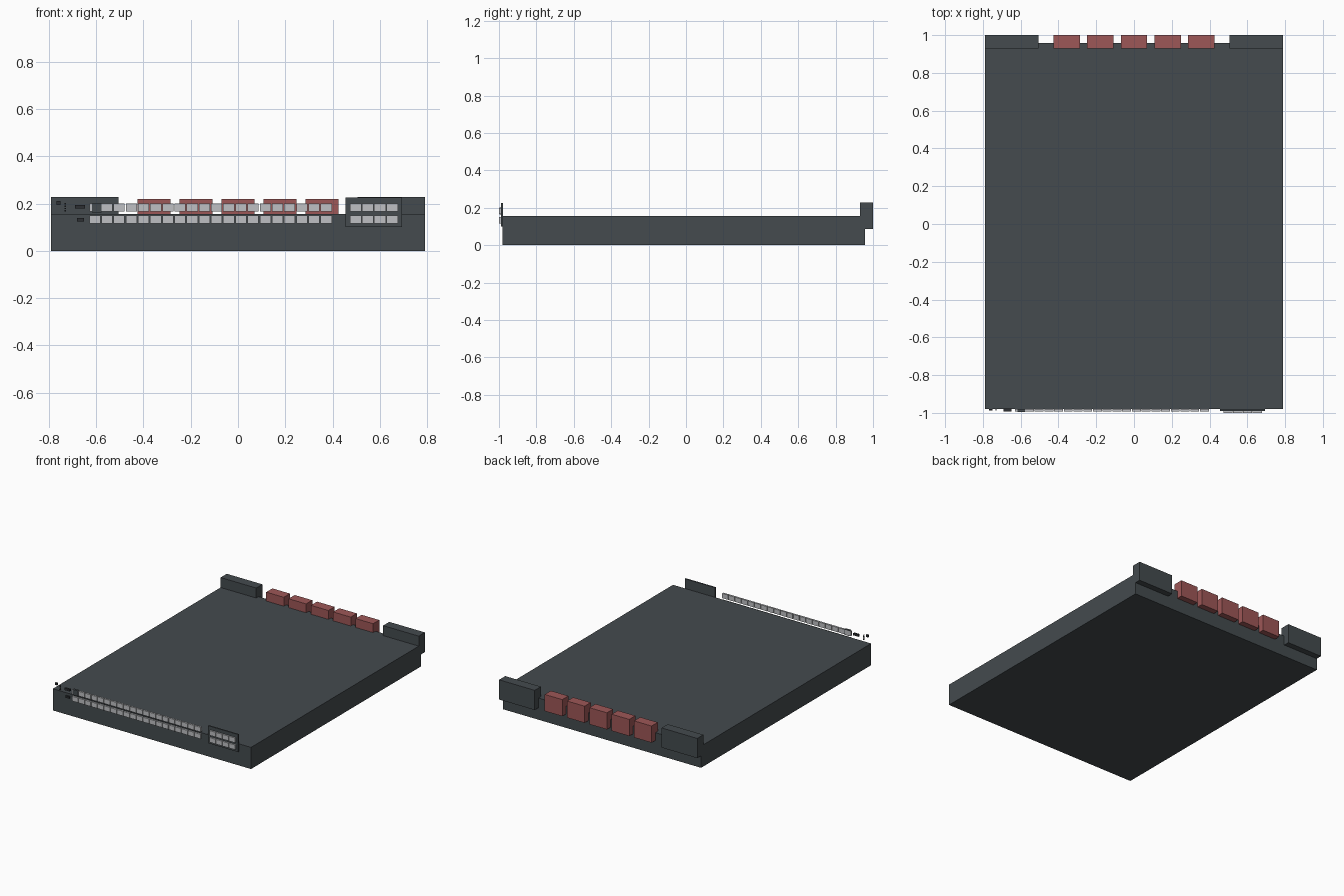
import bpy

if "Cube" in bpy.data.objects:
    bpy.data.objects.remove(bpy.data.objects["Cube"])


def material(name, rgb):
    m = bpy.data.materials.new(name)
    m.diffuse_color = (*rgb, 1)
    m.use_nodes = True
    m.node_tree.nodes["Principled BSDF"].inputs["Base Color"].default_value = m.diffuse_color
    return m


SLATE = material("slate_grey", (0.058, 0.070, 0.077))
RED = material("fan_red", (0.34, 0.095, 0.095))
SILVER = material("port_silver", (0.52, 0.53, 0.55))
BLACK = material("socket_black", (0.025, 0.028, 0.032))


def box(name, x0, x1, y0, y1, z0, z1, mat):
    """Box given by its extents on each axis."""
    bpy.ops.mesh.primitive_cube_add(
        size=1, location=((x0 + x1) / 2, (y0 + y1) / 2, (z0 + z1) / 2))
    ob = bpy.context.object
    ob.name = name
    ob.scale = (x1 - x0, y1 - y0, z1 - z0)
    bpy.ops.object.transform_apply(location=False, rotation=False, scale=True)
    ob.data.materials.append(mat)
    return ob


# main chassis
box("chassis", -0.79, 0.79, -0.98, 0.957, 0, 0.156, SLATE)

# rear power supplies, mirrored
for side, x0 in (("left", -0.79), ("right", 0.506)):
    box("power_supply_" + side, x0, x0 + 0.284, 0.93, 1.0, 0.086, 0.228, SLATE)

# rear fan modules
for i in range(5):
    cx = (i - 2) * 0.178
    box("fan_module", cx - 0.07, cx + 0.07, 0.93, 1.0, 0.1, 0.22, RED)

# two rows of front network ports, and four uplink ports per row
PITCH = 0.0515
for z in (0.116, 0.166):
    for i in range(20):
        x = -0.629 + i * PITCH
        box("network_port", x, x + 0.047, -0.993, -0.979, z, z + 0.034, SILVER)
    for i in range(4):
        x = 0.473 + i * PITCH
        box("uplink_port", x, x + 0.049, -1.0, -0.984, z, z + 0.034, SILVER)

# plate behind the uplink ports
box("uplink_plate", 0.454, 0.694, -0.989, -0.979, 0.1, 0.226, SLATE)

# sockets, buttons and status lights at the left end
box("port_cover", -0.618, -0.578, -0.996, -0.979, 0.163, 0.203, SLATE)
box("console_socket", -0.69, -0.648, -0.992, -0.978, 0.178, 0.193, BLACK)
box("usb_socket", -0.68, -0.652, -0.992, -0.979, 0.125, 0.139, BLACK)
box("reset_button", -0.767, -0.75, -0.988, -0.979, 0.193, 0.21, BLACK)
for i in range(4):
    z = 0.166 + i * 0.01
    box("status_light", -0.733, -0.727, -0.988, -0.979, z, z + 0.006, BLACK)
